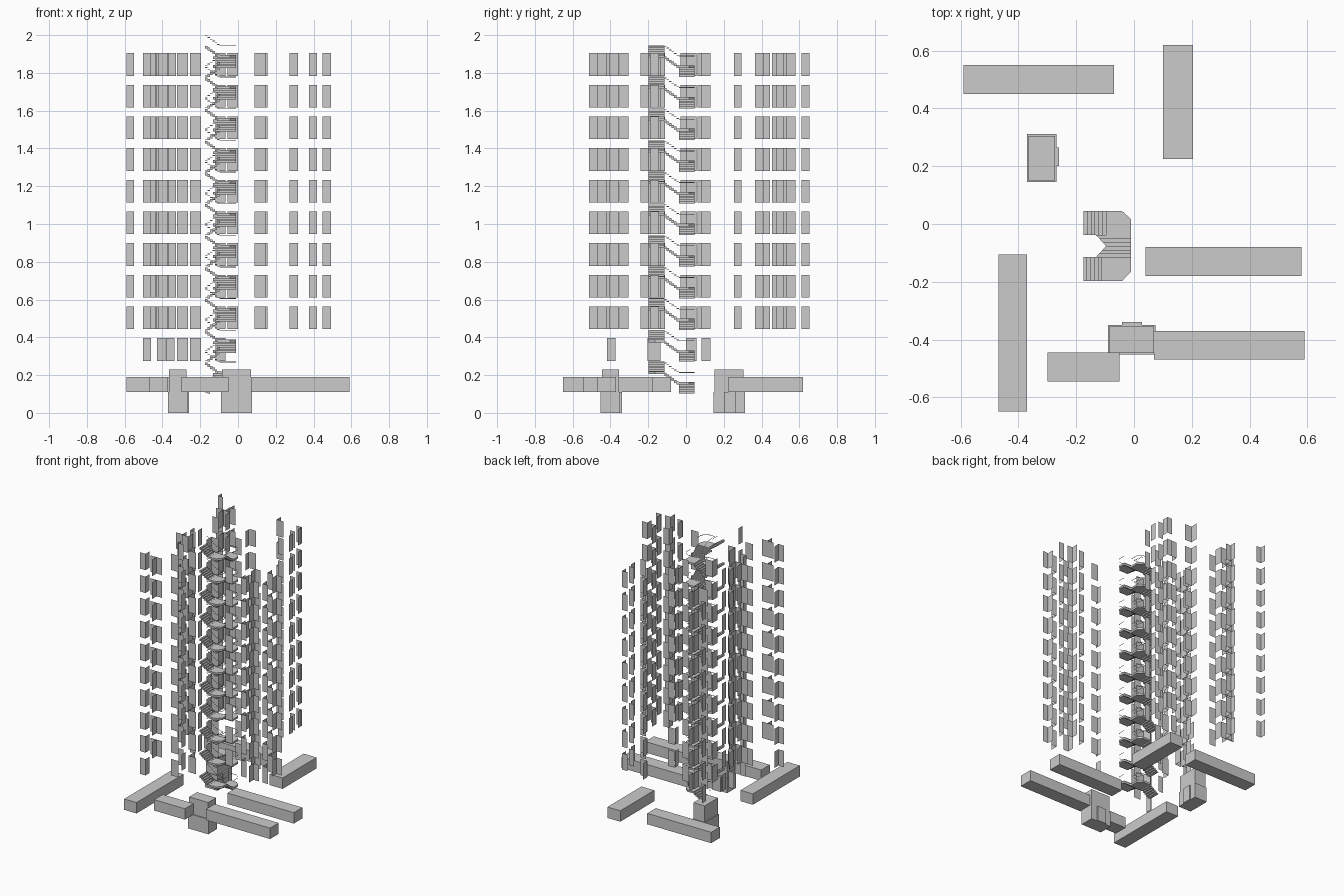
import bpy, bmesh

if "Cube" in bpy.data.objects:
    bpy.data.objects.remove(bpy.data.objects["Cube"])

STEP_Z = 0.1676          # storey height
RISE = STEP_Z / 18       # 18 risers per storey


def finish(name, bm):
    bmesh.ops.recalc_face_normals(bm, faces=bm.faces[:])
    me = bpy.data.meshes.new(name)
    bm.to_mesh(me)
    bm.free()
    ob = bpy.data.objects.new(name, me)
    bpy.context.collection.objects.link(ob)
    return ob


def prism(bm, pts, z0, z1):
    lo = [bm.verts.new((x, y, z0)) for x, y in pts]
    hi = [bm.verts.new((x, y, z1)) for x, y in pts]
    bm.faces.new(lo[::-1])
    bm.faces.new(hi)
    n = len(pts)
    for i in range(n):
        j = (i + 1) % n
        bm.faces.new((lo[i], lo[j], hi[j], hi[i]))


def box(bm, x0, x1, y0, y1, z0, z1):
    prism(bm, [(x0, y0), (x1, y0), (x1, y1), (x0, y1)], z0, z1)


def sheet(bm, a, b, z0, z1):
    bm.faces.new([bm.verts.new(v) for v in
                  ((*a, z0), (*b, z0), (*b, z1), (*a, z1))])


# long low beams around the base
beams = [(-.59, -.07, .45, .55), (.10, .205, .225, .62), (-.47, -.37, -.65, -.105),
         (.04, .58, -.18, -.08), (.07, .59, -.47, -.37), (-.30, -.05, -.545, -.445)]
for i, (x0, x1, y0, y1) in enumerate(beams):
    bm = bmesh.new()
    box(bm, x0, x1, y0, y1, .11, .19)
    finish(f"base_beam_{i + 1}", bm)

# two entrance blocks, each with a wider foot carrying a small bay
bm = bmesh.new()
prism(bm, [(-.37, .145), (-.268, .145), (-.268, .2), (-.26, .2), (-.26, .265),
           (-.268, .265), (-.268, .312), (-.37, .312)], 0, .11)
box(bm, -.365, -.273, .15, .305, .11, .23)
finish("rear_entrance_block", bm)
bm = bmesh.new()
prism(bm, [(-.09, -.452), (.075, -.452), (.075, -.35), (.028, -.35), (.028, -.34),
           (-.042, -.34), (-.042, -.35), (-.09, -.35)], 0, .11)
box(bm, -.085, .07, -.446, -.355, .11, .23)
finish("front_entrance_block", bm)

# window sheets: facing y as (x0, x1, y), facing x as (x, y0, y1)
low_y = [(-.503, -.46, -.417), (-.43, -.385, .055), (-.38, -.337, -.15),
         (-.323, -.264, -.316), (-.255, -.197, .055), (-.255, -.197, -.208),
         (-.118, -.067, .138)]
low_x = [(-.46, -.417, -.372), (-.385, .083, .13), (-.255, 0, .055), (-.255, -.205, -.135)]
high_y = [(-.59, -.55, .612), (-.42, -.375, .505), (-.47, -.42, .455), (-.49, -.435, .447),
          (-.43, -.38, .447), (-.435, -.385, .326), (-.49, -.437, -.022),
          (-.435, -.387, -.03), (-.118, -.067, .302), (-.055, 0, .528), (.108, .153, .525),
          (.115, .157, .44), (.115, .157, .302), (.087, .145, -.267), (-.42, -.372, -.417),
          (-.37, -.327, -.417)]
high_x = [(-.59, .612, .655), (-.415, .51, .55), (-.42, .455, .505), (-.435, .395, .445),
          (-.378, .395, .445), (-.43, .06, .11), (-.435, -.025, .025), (-.385, -.028, .025),
          (-.385, -.15, -.112), (-.118, .255, .295), (-.055, .53, .58), (.15, .48, .517),
          (.16, .365, .413), (.375, -.19, -.142), (.375, -.407, -.354),
          (-.37, -.468, -.417), (-.10, -.514, -.465)]
# paired corner windows of the right wing
for x in (.275, .448):
    high_x += [(x, -.24, -.195), (x, -.352, -.304)]
for x in (.273, .375, .448):
    high_y += [(x, x + .044, -.192), (x, x + .044, -.355)]

for k in range(10):
    bm = bmesh.new()
    z0 = .276 + k * STEP_Z
    z1 = z0 + .12
    for x0, x1, y in low_y + (high_y if k else []):
        sheet(bm, (x0, y), (x1, y), z0, z1)
    for x, y0, y1 in low_x + (high_x if k else []):
        sheet(bm, (x, y0), (x, y1), z0, z1)
    finish(f"window_panels_floor_{k + 1}", bm)

# U-shaped stair: rear flight up, landing, cross flight, landing, front flight
YB0, YB1, YF0, YF1 = -.038, .045, -.198, -.115
XL, XM, XR = -.175, -.097, -.01
RUN = (XM - XL) / 6
CROSS = (YB0 - YF1) / 6
THICK = .012
UP = .054
rear_edge = [(XM, YB1), (-.042, YB1), (XR, .017), (XR, YB0)]
front_edge = [(XR, YF1), (XR, -.165), (-.042, YF0), (XM, YF0)]


def rail_run(bm, pts, z):
    for a, b in zip(pts, pts[1:]):
        sheet(bm, a, b, z, z + .004)


for k in range(11):
    base = .106 + k * STEP_Z
    bm, rail = bmesh.new(), bmesh.new()
    for i in range(6):
        # rear flight tread and its inner rail
        x, z = XL + i * RUN, base + i * RISE
        box(bm, x, x + RUN, YB0, YB1, z - THICK * (i > 0), z + .003)
        rail_run(rail, [(x, YB0), (x + RUN, YB0)], z + UP)
        # cross flight tread, flaring toward the landings
        y, z = YB0 - i * CROSS, base + (i + 6) * RISE
        xa, xb = (XM - .035 * abs(j - 3) / 3 for j in (i, i + 1))
        prism(bm, [(xb, y - CROSS), (XR, y - CROSS), (XR, y), (xa, y)], z - THICK, z + .003)
        rail_run(rail, [(XM, y), (XM, y - CROSS)], z + UP)
        # front flight tread and its inner rail
        x, z = XM - i * RUN, base + (i + 12) * RISE
        box(bm, x - RUN, x, YF0, YF1, z - THICK, z + .003)
        rail_run(rail, [(x, YF1), (x - RUN, YF1)], z + UP)
    # chamfered corner landings with an outer rail
    for edge, inner, n in ((rear_edge, (XM, YB0), 6), (front_edge, (XM, YF1), 12)):
        z = base + n * RISE
        prism(bm, edge + [inner], z - THICK, z + .002)
        rail_run(rail, edge, z + UP - .004)
    finish(f"stair_{k + 1}", bm)
    finish(f"stair_rail_{k + 1}", rail)
